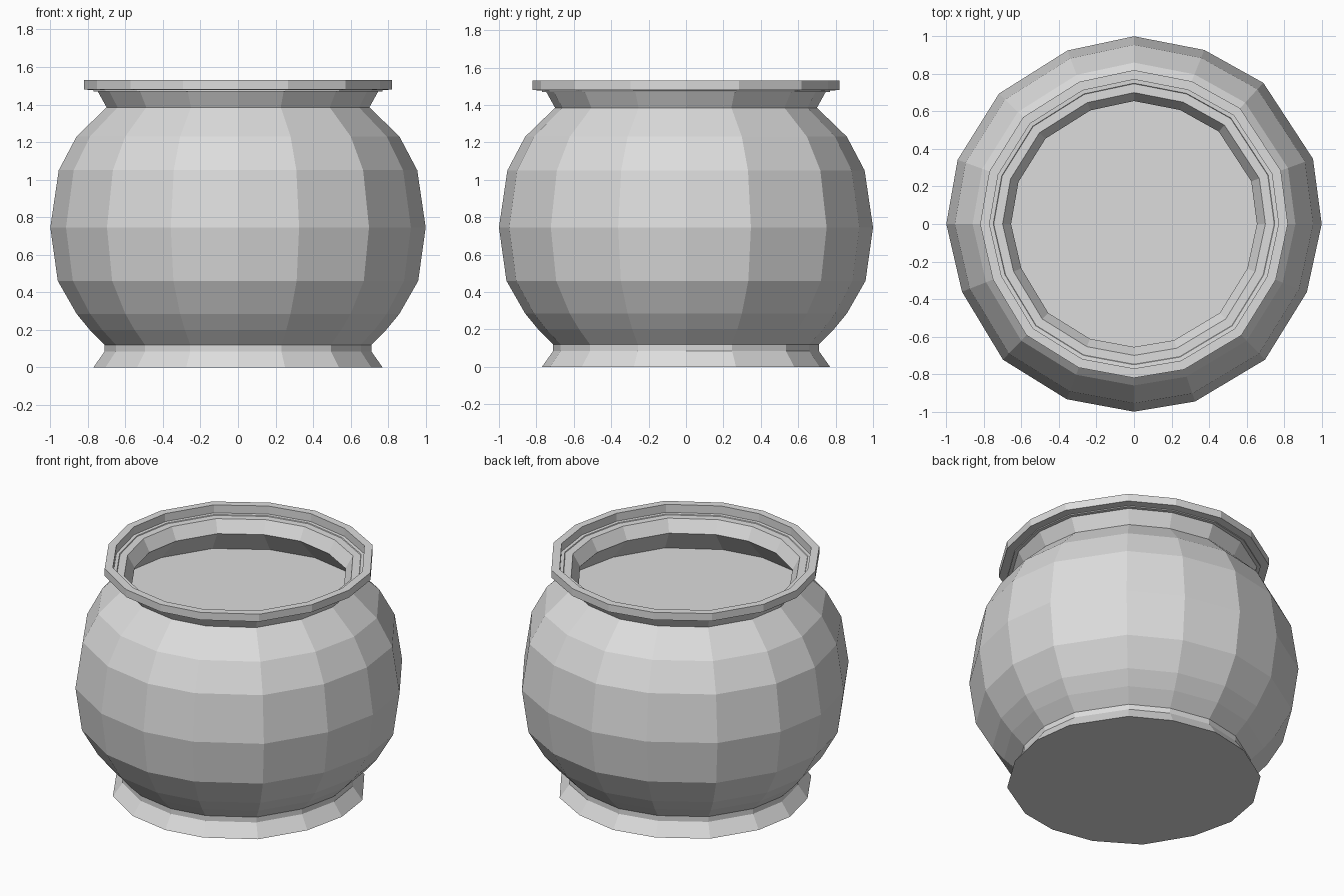
import bpy
import bmesh
from math import cos, sin, radians

cube = bpy.data.objects.get("Cube")
if cube:
    bpy.data.objects.remove(cube, do_unlink=True)

# Plain clay colour
CLAY = (0.72, 0.72, 0.72, 1.0)
clay = bpy.data.materials.new("clay_grey")
clay.use_nodes = True
clay.diffuse_color = CLAY
for node in clay.node_tree.nodes:
    if node.type == "BSDF_PRINCIPLED":
        node.inputs["Base Color"].default_value = CLAY

# Slightly uneven hand-thrown outline: angle and relative radius of each side
ANGLES = (0, 20, 47.5, 68, 90, 111, 136, 160,
          180, 201.5, 226, 249, 270, 289, 314, 338.5)
STRETCH = (1, 1.015, 1.02, 1, 1, 0.99, 1, 1,
           1, 0.985, 1.005, 1, 1, 1, 1.005, 0.99)
OUTLINE = [(cos(radians(a)) * s, sin(radians(a)) * s)
           for a, s in zip(ANGLES, STRETCH)]


def lathe(name, profile, cap_start=False, cap_end=False):
    """Sweep a (radius, height) profile around the uneven outline."""
    bm = bmesh.new()
    rings = [[bm.verts.new((x * r, y * r, z)) for x, y in OUTLINE]
             for r, z in profile]
    n = len(OUTLINE)
    for low, high in zip(rings, rings[1:]):
        for i in range(n):
            j = (i + 1) % n
            bm.faces.new((low[i], low[j], high[j], high[i]))
    if cap_start:
        bm.faces.new(rings[0][::-1])
    if cap_end:
        bm.faces.new(rings[-1])
    mesh = bpy.data.meshes.new(name)
    bm.to_mesh(mesh)
    bm.free()
    mesh.materials.append(clay)
    obj = bpy.data.objects.new(name, mesh)
    bpy.context.collection.objects.link(obj)
    return obj


# Flared foot with a closed underside
lathe("foot", [(0.77, 0), (0.71, 0.085), (0.71, 0.125)], cap_start=True)

# Round belly
lathe("belly", [(0.71, 0.12), (0.79, 0.2), (0.86, 0.285), (0.96, 0.46),
                (1.0, 0.745), (0.955, 1.05), (0.86, 1.23), (0.70, 1.385)])

# Flared neck, flat lip, inner ledge and throat
lathe("neck_and_lip", [(0.70, 1.385), (0.75, 1.475), (0.82, 1.48), (0.82, 1.53),
                       (0.77, 1.53), (0.77, 1.47), (0.70, 1.47), (0.655, 1.39)])

# Hollow under the throat, closed by the flat filling
lathe("inner_filling", [(0.655, 1.39), (0.81, 1.22)], cap_end=True)
